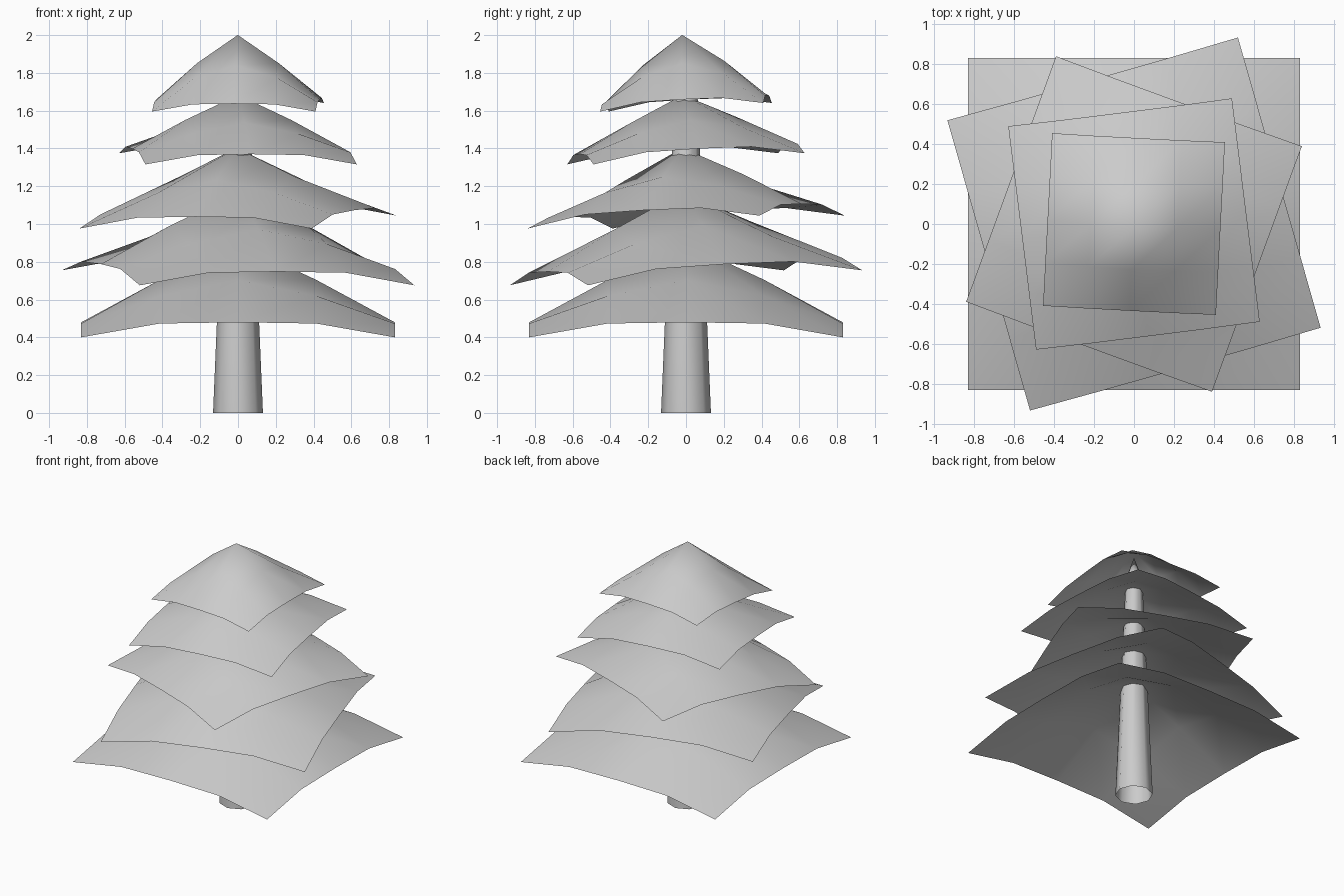
import bpy, bmesh, math
from mathutils import Matrix

old = bpy.data.objects.get("Cube")
if old:
    bpy.data.objects.remove(old, do_unlink=True)

grey = bpy.data.materials.new("plain_grey")
grey.use_nodes = True
grey.diffuse_color = (0.6, 0.6, 0.6, 1)
grey.node_tree.nodes["Principled BSDF"].inputs["Base Color"].default_value = (0.6, 0.6, 0.6, 1)


def finish(bm, name):
    for face in bm.faces:
        face.smooth = True
    mesh = bpy.data.meshes.new(name)
    bm.to_mesh(mesh)
    bm.free()
    mesh.materials.append(grey)
    obj = bpy.data.objects.new(name, mesh)
    bpy.context.collection.objects.link(obj)
    return obj


def tier(name, z, half, turn, tilt, peak):
    """Drooping square canopy: a 4 x 4 sheet lifted towards its centre."""
    bm = bmesh.new()
    bmesh.ops.create_grid(bm, x_segments=4, y_segments=4, size=1)
    # lift by (outer, inner) grid position, in half steps
    lift = {(0, 0): peak, (1, 0): peak * 0.61, (1, 1): peak * 0.44,
            (2, 0): 0.096, (2, 1): 0.088, (2, 2): 0}
    for v in bm.verts:
        a, b = sorted((round(abs(v.co.x) * 2), round(abs(v.co.y) * 2)), reverse=True)
        v.co.z = lift[a, b]
    place = (Matrix.Translation((0, 0, z))
             @ Matrix.Rotation(math.radians(turn), 4, 'Z')
             @ Matrix.Rotation(math.radians(tilt), 4, 'X')
             @ Matrix.Scale(half, 4))
    bm.transform(place)
    return finish(bm, name)


# Canopy layers: height, half width, turn, tilt, peak ratio
tier("bottom_branches", 0.40, 0.83, 0, 0, 0.6)
tier("lower_branches", 0.715, 0.756, 15.9, 3, 0.6)
tier("middle_branches", 1.01, 0.655, -20.1, 3, 0.6)
tier("upper_branches", 1.345, 0.564, 7.1, 3, 0.6)
tier("top_branches", 1.618, 0.433, -3, 3, 0.885)

# Trunk: open tapered tube closed by a pointed tip
bm = bmesh.new()
SIDES = 8
rings = []
for r, z in ((0.132, 0), (0.058, 1.76)):
    rings.append([bm.verts.new((r * math.cos(i * math.tau / SIDES),
                                r * math.sin(i * math.tau / SIDES), z))
                  for i in range(SIDES)])
tip = bm.verts.new((0, 0, 1.93))
low, high = rings
for i in range(SIDES):
    j = (i + 1) % SIDES
    bm.faces.new((low[i], low[j], high[j], high[i]))
    bm.faces.new((high[i], high[j], tip))
finish(bm, "trunk")
